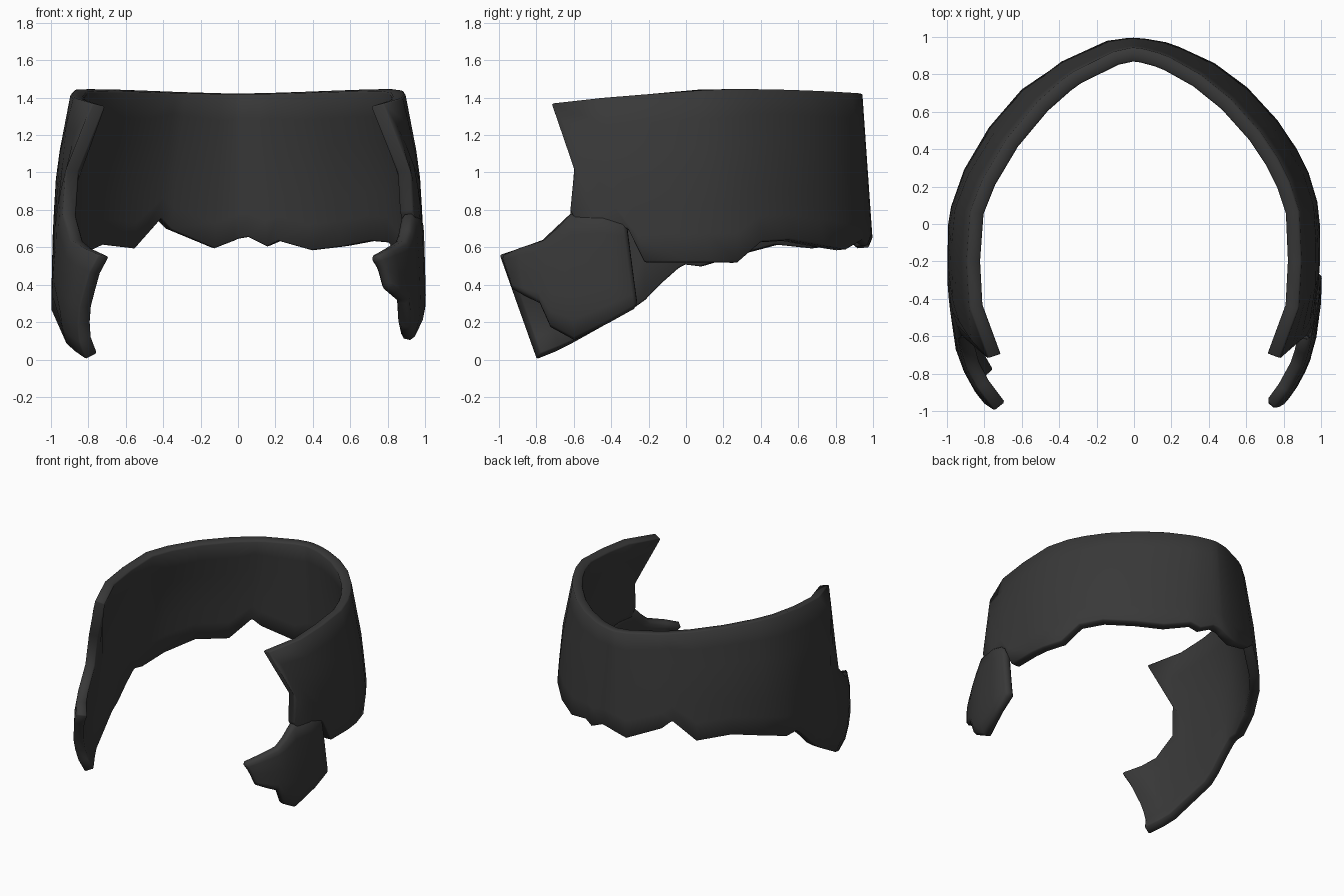
import bpy, bmesh, math
from mathutils import Vector

cube = bpy.data.objects.get("Cube")
if cube:
    bpy.data.objects.remove(cube, do_unlink=True)

charcoal = bpy.data.materials.new("charcoal hair")
charcoal.use_nodes = True
colour = (0.04, 0.04, 0.04, 1)
charcoal.diffuse_color = colour
shader = charcoal.node_tree.nodes["Principled BSDF"]
shader.inputs["Base Color"].default_value = colour
shader.inputs["Roughness"].default_value = 0.8

ROWS = 6
WIDTHS = [(0, 0.9), (0.1, 0.96), (0.25, 1.0), (0.7, 0.99), (1.03, 0.97), (1.45, 0.89)]


def half_width(z):
    for (z0, w0), (z1, w1) in zip(WIDTHS, WIDTHS[1:]):
        if z <= z1:
            return w0 + (w1 - w0) * (z - z0) / (z1 - z0)
    return WIDTHS[-1][1]


def rim(t):
    """Height of the top edge along the horseshoe."""
    if t < 0:
        return 1.44 + 0.1 * t
    return 1.435 + 0.012 * math.cos(math.pi * (t - 0.25) / 0.75)


def shell_point(side, t, z, outset):
    """t below 0 is y along the straight flank; 0 to 1 wraps round to the back."""
    a = half_width(z) + outset
    rise = max(0, z - 0.6)
    if t < 0:
        curl = 0.23 + 0.33 * max(0, z - 0.5)
        return Vector((side * a * (1 - curl * t ** 4), t, z))
    if side < 0:
        a -= 0.03 * math.sin(math.pi * t)
    b = 1.0 - 0.07 * rise
    angle = t * math.pi / 2
    power = 1.14 + 0.14 * rise
    return Vector((side * a * max(0, math.cos(angle)) ** power,
                   b * math.sin(angle) ** power, z))


def build_shell(name, columns, outset=0.0):
    """Each column: side, top t, top z, bottom t, bottom z."""
    bm = bmesh.new()
    grid = []
    for side, t0, z0, t1, z1 in columns:
        line = []
        for r in range(ROWS + 1):
            f = r / ROWS
            p = shell_point(side, t0 + (t1 - t0) * f, z0 + (z1 - z0) * f, outset)
            line.append(bm.verts.new(p))
        grid.append(line)
    for c, d in zip(grid, grid[1:]):
        for r in range(ROWS):
            bm.faces.new((c[r + 1], c[r], d[r], d[r + 1]))
    mesh = bpy.data.meshes.new(name)
    bm.to_mesh(mesh)
    bm.free()
    obj = bpy.data.objects.new(name, mesh)
    bpy.context.collection.objects.link(obj)
    mesh.materials.append(charcoal)
    thick = obj.modifiers.new("thickness", 'SOLIDIFY')
    thick.thickness = 0.075
    thick.offset = -1
    soft = obj.modifiers.new("softened rims", 'BEVEL')
    soft.width = 0.02
    soft.segments = 1
    soft.limit_method = 'ANGLE'
    soft.angle_limit = math.radians(55)
    bpy.ops.object.select_all(action='DESELECT')
    obj.select_set(True)
    bpy.context.view_layer.objects.active = obj
    for modifier in (thick, soft):
        bpy.ops.object.modifier_apply(modifier=modifier.name)
    bpy.ops.object.shade_smooth_by_angle(angle=math.radians(60))


def hanging(side, hem):
    """Upright columns from the rim down to a ragged hem."""
    return [(side, t, rim(t), t, z) for t, z in hem]


# Right flank: sideburn and band in one piece
right_flank = [(-1, *c) for c in (
    (-1.0, 0.56, -0.8, 0.0), (-0.88, 0.6, -0.7, 0.04), (-0.77, 0.64, -0.62, 0.08),
    (-0.62, 0.78, -0.3, 0.26), (-0.6, 1.02, -0.22, 0.32),
    (-0.72, 1.37, -0.12, 0.42), (-0.45, 1.4, -0.04, 0.49), (-0.2, 1.42, 0.0, 0.51))]
right_hem = [(0.08, 0.5), (0.22, 0.56), (0.38, 0.62), (0.54, 0.6), (0.65, 0.76),
             (0.7, 0.7), (0.88, 0.6), (0.97, 0.64)]

# Left flank of the band, ending under the separate sideburn
left_hem = [(1, 0.65), (0.94, 0.66), (0.86, 0.61), (0.81, 0.64), (0.68, 0.59),
            (0.55, 0.61), (0.41, 0.64), (0.3, 0.63), (0.21, 0.52)]
left_flank = [(1, *c) for c in (
    (0.08, 1.44, 0.1, 0.52), (-0.2, 1.42, 0.0, 0.52), (-0.45, 1.4, -0.22, 0.52),
    (-0.72, 1.37, -0.31, 0.7), (-0.6, 1.02, -0.45, 0.72), (-0.62, 0.8, -0.58, 0.72))]

build_shell("hair_band",
            right_flank + hanging(-1, right_hem) + hanging(1, left_hem) + left_flank)

# Left sideburn overlapping the band
build_shell("left_sideburn", [(1, *c) for c in (
    (-0.32, 0.73, -0.26, 0.28), (-0.45, 0.77, -0.42, 0.19), (-0.62, 0.78, -0.6, 0.1),
    (-0.7, 0.7, -0.73, 0.17), (-0.77, 0.64, -0.79, 0.3),
    (-0.9, 0.6, -0.87, 0.34), (-1.0, 0.56, -0.94, 0.38))], outset=0.008)
